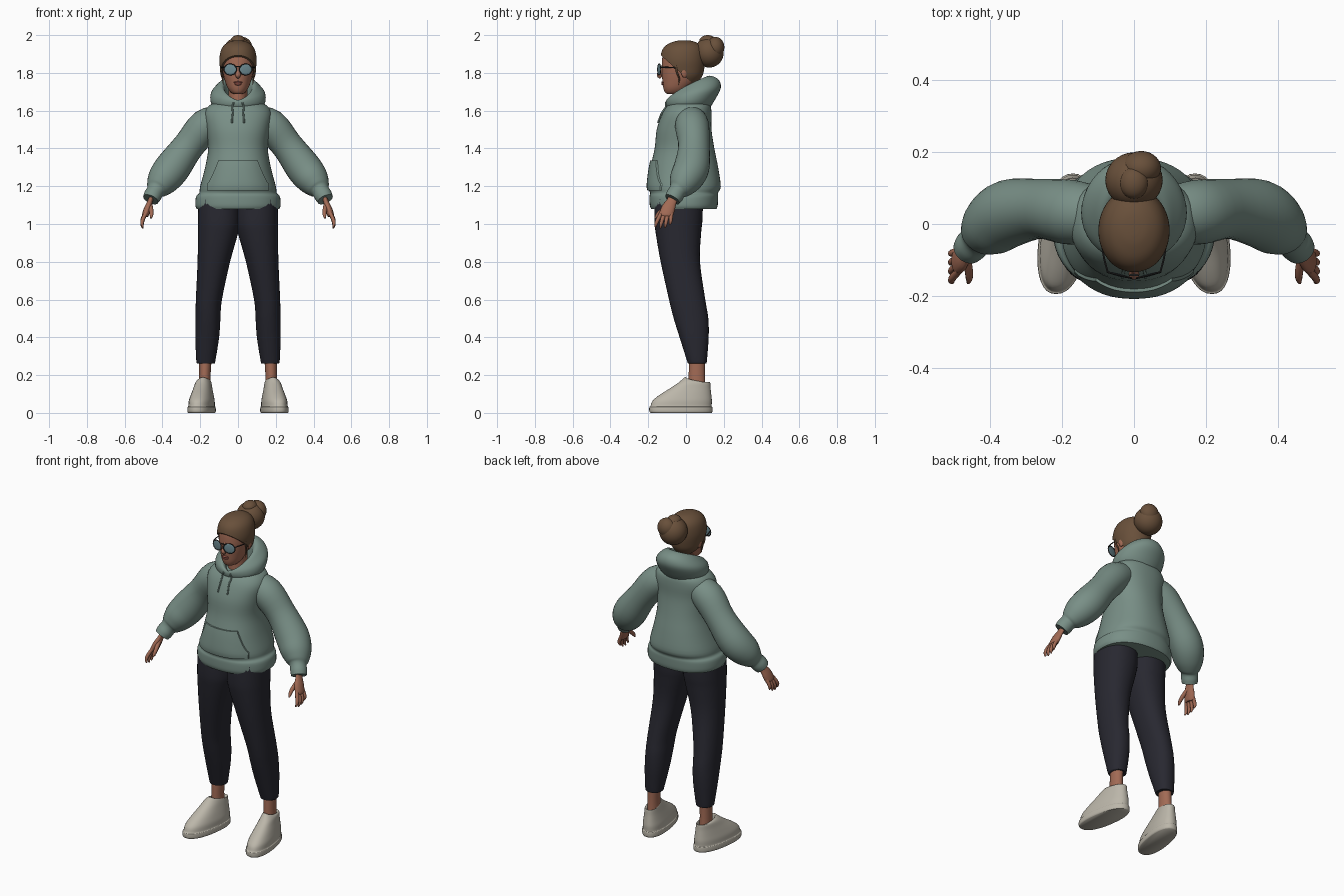
import bpy, bmesh, math
from mathutils import Vector, Matrix
from mathutils.bvhtree import BVHTree

cube = bpy.data.objects.get("Cube")
if cube:
    bpy.data.objects.remove(cube)


def material(name, r, g, b):
    m = bpy.data.materials.new(name)
    m.use_nodes = True
    m.diffuse_color = (r, g, b, 1)
    bsdf = m.node_tree.nodes["Principled BSDF"]
    bsdf.inputs["Base Color"].default_value = (r, g, b, 1)
    bsdf.inputs["Roughness"].default_value = 0.8
    return m


SAGE = material("sage fabric", .19, .275, .24)
NAVY = material("dark leggings", .021, .021, .03)
SKIN = material("skin", .36, .145, .09)
LIP = material("lips", .27, .08, .06)
HAIR = material("brown hair", .14, .08, .043)
SHOE = material("off white shoe", .5, .47, .4)
LENS = material("blue grey lens", .15, .25, .28)
FRAME = material("dark frame", .025, .025, .025)


def finish(name, bm, mat, angle=55):
    bmesh.ops.recalc_face_normals(bm, faces=bm.faces)
    me = bpy.data.meshes.new(name)
    bm.to_mesh(me)
    bm.free()
    me.materials.append(mat)
    me.shade_smooth()
    me.set_sharp_from_angle(angle=math.radians(angle))
    ob = bpy.data.objects.new(name, me)
    bpy.context.collection.objects.link(ob)
    return ob


def spline(keys, steps):
    """Smooth interpolation through rows of numbers."""
    out = []
    for i in range(len(keys) - 1):
        quad = keys[max(i - 1, 0)], keys[i], keys[i + 1], keys[min(i + 2, len(keys) - 1)]
        for k in range(steps):
            t = k / steps
            out.append([b + .5 * t * (c - a + t * (2*a - 5*b + 4*c - d + t * (3*(b - c) + d - a)))
                        for a, b, c, d in zip(*quad)])
    return out + [list(keys[-1])]


def skin_rings(rings):
    bm = bmesh.new()
    rows = [[bm.verts.new(p) for p in ring] for ring in rings]
    n = len(rows[0])
    for lo, hi in zip(rows, rows[1:]):
        for i in range(n):
            j = (i + 1) % n
            bm.faces.new((lo[i], lo[j], hi[j], hi[i]))
    bm.faces.new(rows[0])
    bm.faces.new(rows[-1])
    return bm


def loft(sections, power=2.0, n=36, steps=4):
    """Stacked ovals: height, front y, back y, half width, centre x, back height."""
    full = [list(s) + [0] * (5 - len(s)) + [s[0]] if len(s) < 6 else list(s) for s in sections]
    rings = []
    for zf, yf, yb, rx, cx, zb in spline(full, steps):
        ring = []
        for i in range(n):
            a = math.tau * i / n
            c, s = (math.copysign(abs(f) ** (2 / power), f) for f in (math.cos(a), math.sin(a)))
            rise = max(0, (1 + s) / 2) ** .6
            ring.append((cx + rx * c, (yf + yb + (yb - yf) * s) / 2, zf + (zb - zf) * rise))
        rings.append(ring)
    return skin_rings(rings)


def tube(points, side=1, squash=1.0, n=16, steps=4):
    """Round tube along rows of x, y, z, radius."""
    rows = spline(points, steps)
    pos = [Vector((side * x, y, z)) for x, y, z, r in rows]
    rings = []
    for i, p in enumerate(pos):
        t = (pos[min(i + 1, len(pos) - 1)] - pos[max(i - 1, 0)]).normalized()
        u = t.cross(Vector((1, 0, 0) if abs(t.y) > .9 else (0, 1, 0))).normalized()
        v = u.cross(t)
        r = rows[i][3]
        rings.append([p + r * (u * squash * math.cos(a) + v * math.sin(a))
                      for a in (math.tau * k / n for k in range(n))])
    return skin_rings(rings)


def ball(name, loc, size, mat, turn=0, axis='Z'):
    bm = bmesh.new()
    m = Matrix.Translation(loc) @ Matrix.Rotation(turn, 4, axis) @ Matrix.Diagonal((*size, 1))
    bmesh.ops.create_uvsphere(bm, u_segments=28, v_segments=18, radius=1, matrix=m)
    return finish(name, bm, mat)


# Hoodie body with gathered hem
torso = loft([(1.08, -.185, .162, .218), (1.1, -.192, .168, .226), (1.145, -.193, .17, .222),
              (1.165, -.19, .17, .205), (1.2, -.2, .184, .2), (1.3, -.188, .17, .174),
              (1.4, -.166, .15, .158), (1.5, -.155, .135, .168), (1.58, -.128, .135, .178),
              (1.625, -.1, .13, .155), (1.648, -.07, .11, .11)], power=2.25, n=48)
surface = BVHTree.FromBMesh(torso)
finish("hoodie_body", torso, SAGE)


def front_y(x, z):
    hit = surface.ray_cast(Vector((x, -1, z)), Vector((0, 1, 0)))[0]
    return hit.y if hit else -.1


# Collapsed hood around the neck
finish("hood", loft([(1.6, -.09, .13, .125, 0, 1.62), (1.625, -.105, .155, .145, 0, 1.66),
                     (1.645, -.108, .184, .143, 0, 1.72), (1.655, -.102, .172, .116, 0, 1.765),
                     (1.65, -.092, .125, .09, 0, 1.785), (1.635, -.078, .095, .072, 0, 1.76),
                     (1.6, -.06, .085, .06, 0, 1.66)], n=40), SAGE)

# Kangaroo pocket laid over the belly
bm = bmesh.new()
cols, rows_n = 16, 10
grid = []
for j in range(rows_n + 1):
    z = 1.178 + .157 * j / rows_n
    half = .165 - .06 * max(0, (j / rows_n - .2) / .8) ** .8
    xs = [half * (2 * i / cols - 1) for i in range(cols + 1)]
    grid.append([(x, front_y(x, z), z) for x in xs])
layers = [[[bm.verts.new((x, y + off, z)) for x, y, z in row] for row in grid] for off in (-.009, .012)]
for lay in layers:
    for j in range(rows_n):
        for i in range(cols):
            bm.faces.new((lay[j][i], lay[j][i + 1], lay[j + 1][i + 1], lay[j + 1][i]))
rims = [lay[0] + [r[-1] for r in lay[1:-1]] + lay[-1][::-1] + [r[0] for r in lay[-2:0:-1]] for lay in layers]
for i in range(len(rims[0])):
    k = i - 1
    bm.faces.new((rims[0][k], rims[0][i], rims[1][i], rims[1][k]))
finish("front_pocket", bm, SAGE, 40)

# Head, neck, face
finish("neck", loft([(1.58, -.06, .06, .055), (1.65, -.062, .06, .05), (1.76, -.06, .06, .05)]), SKIN)
finish("head", loft([(1.688, -.095, -.04, .018), (1.695, -.11, -.01, .036), (1.72, -.12, .02, .055),
                     (1.76, -.125, .06, .07), (1.8, -.128, .075, .079), (1.85, -.128, .085, .085),
                     (1.9, -.12, .085, .082), (1.94, -.085, .06, .055)], power=2.1), SKIN)
finish("nose", tube([(0, -.122, 1.835, .008), (0, -.134, 1.805, .011), (0, -.14, 1.788, .015),
                     (0, -.132, 1.775, .008)]), SKIN)
ball("upper_lip", (0, -.123, 1.75), (.023, .008, .006), LIP)
ball("lower_lip", (0, -.122, 1.741), (.019, .009, .007), LIP)

# Swept back hair, cut along a slanted hairline
bm = loft([(1.74, -.08, .055, .058), (1.78, -.11, .085, .084), (1.82, -.128, .096, .094),
           (1.87, -.136, .1, .099), (1.92, -.126, .095, .09), (1.95, -.1, .075, .07),
           (1.967, -.06, .04, .04), (1.972, -.03, .01, .012)], n=44)
cut = bmesh.ops.bisect_plane(bm, geom=bm.verts[:] + bm.edges[:] + bm.faces[:],
                             plane_co=(0, -.13, 1.89), plane_no=(0, -.66, -.75), clear_outer=True)
bmesh.ops.holes_fill(bm, edges=[e for e in bm.edges if e.is_boundary])
finish("hair_cap", bm, HAIR)
ball("hair_bun", (0, .122, 1.908), (.08, .077, .08), HAIR, .3, 'X')
ball("hair_bun_fold", (.02, .155, 1.935), (.055, .048, .056), HAIR)
ball("hair_bun_tip", (0, .115, 1.967), (.04, .045, .033), HAIR)

# Sunglasses bridge
finish("glasses_bridge", tube([(-.012, -.142, 1.834, .003), (.012, -.142, 1.834, .003)], n=8), FRAME)

for s, label in ((1, "left"), (-1, "right")):
    # Sunglasses
    ball(label + "_lens", (s * .041, -.142, 1.818), (.032, .004, .028), LENS, s * .25)
    oval = []
    for i in range(17):
        a = math.tau * i / 16
        dx = .033 * math.cos(a)
        oval.append((.041 + dx, -.142 + .255 * dx, 1.818 + .029 * math.sin(a), .0028))
    finish(label + "_lens_rim", tube(oval, s, n=6, steps=2), FRAME)
    finish(label + "_glasses_arm", tube([(.073, -.134, 1.83, .003), (.086, -.08, 1.829, .003),
                                         (.09, -.01, 1.822, .003)], s, n=6), FRAME)
    # Ear and loose strand
    ball(label + "_ear", (s * .083, -.008, 1.803), (.01, .018, .028), SKIN, s * .3)
    finish(label + "_hair_strand", tube([(.084, -.055, 1.86, .006), (.09, -.05, 1.81, .005),
                                         (.082, -.036, 1.77, .004), (.078, -.04, 1.735, .001)], s, n=8), HAIR)
    # Drawstring hanging on the chest
    cord = [(x, front_y(x, z) - .005, z, .0045) for x, z in ((.03, 1.62), (.028, 1.59), (.031, 1.56), (.032, 1.535))]
    finish(label + "_drawstring", tube([(.022, -.108, 1.645, .0045)] + cord, s, n=8), SAGE)
    # Sleeve with puffed forearm and cuff
    finish(label + "_sleeve", tube([(.08, .028, 1.56, .07), (.17, .032, 1.52, .09), (.26, .042, 1.415, .083),
                                    (.345, .03, 1.3, .094), (.395, -.003, 1.235, .086),
                                    (.425, -.03, 1.193, .064), (.437, -.044, 1.175, .047),
                                    (.452, -.06, 1.15, .047), (.462, -.072, 1.13, .043)], s, n=28), SAGE)
    # Hand
    finish(label + "_palm", tube([(.452, -.06, 1.16, .026), (.465, -.076, 1.12, .027), (.478, -.093, 1.085, .036),
                                  (.49, -.105, 1.05, .036), (.492, -.107, 1.04, .028)], s, .5), SKIN)
    for k, reach in enumerate((.95, 1.05, 1, .8)):
        off = (k - 1.5) * .018
        finish(f"{label}_finger_{k + 1}",
               tube([(.487, -.103 + off, 1.06, .0105), (.503, -.114 + off * 1.25, 1.055 - .03 * reach, .0105),
                     (.508, -.12 + off * 1.4, 1.055 - .055 * reach, .009),
                     (.503, -.124 + off * 1.4, 1.055 - .075 * reach, .004)], s, n=10), SKIN)
    finish(label + "_thumb", tube([(.468, -.09, 1.105, .014), (.46, -.125, 1.075, .012),
                                   (.458, -.15, 1.05, .01), (.461, -.164, 1.03, .004)], s, n=10), SKIN)
    # Legging
    leg = [(.262, .01, .108, .047, .17), (.28, .004, .111, .051, .17), (.4, -.034, .12, .063, .163),
           (.5, -.065, .118, .066, .159), (.6, -.09, .102, .069, .154), (.8, -.134, .074, .086, .128),
           (.95, -.16, .08, .106, .106), (1.02, -.167, .087, .112, .1), (1.13, -.165, .09, .11, .1)]
    finish(label + "_legging", loft([(*q[:4], s * q[4]) for q in leg], power=2.2), NAVY)
    # Ankle and shoe with its toe turned out
    finish(label + "_ankle", loft([(.1, .012, .105, .034, s * .176), (.2, .014, .1, .031, s * .176),
                                   (.3, .018, .1, .034, s * .172)]), SKIN)
    shoe = [(0, -.188, .136, .066), (.008, -.194, .14, .07), (.03, -.194, .14, .069), (.036, -.188, .136, .065),
            (.065, -.176, .137, .063), (.095, -.14, .134, .056), (.13, -.085, .13, .047), (.16, -.04, .128, .04)]
    bm = loft([(*q, s * .185) for q in shoe] + [(.187, -.008, .122, .034, s * .182, .16),
                                                (.183, .002, .115, .03, s * .18, .155),
                                                (.14, .008, .11, .028, s * .18, .14)], power=2.3)
    for v in bm.verts:
        v.co.x -= s * .14 * (v.co.y - .03)
    finish(label + "_shoe", bm, SHOE)
